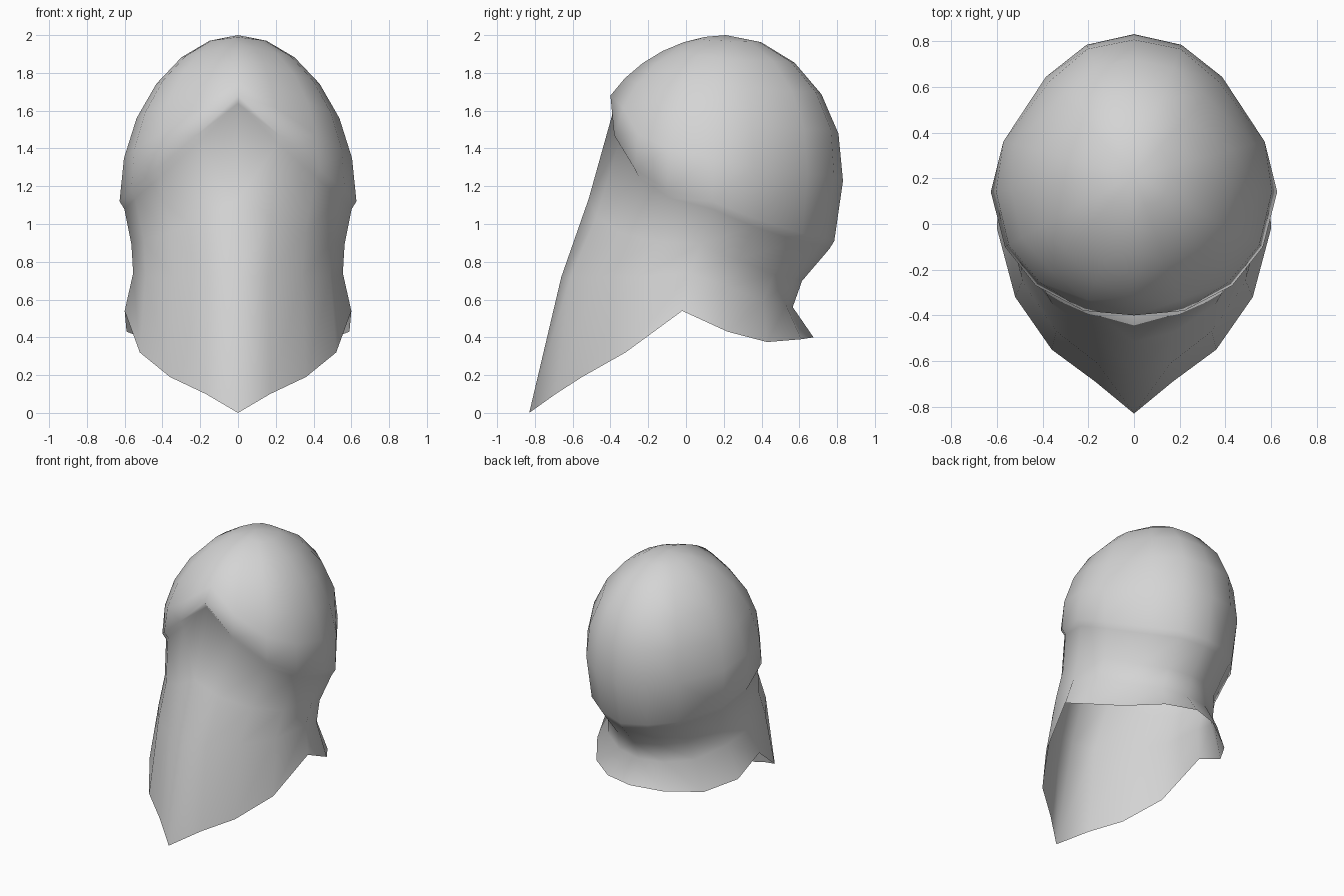
import bpy
import bmesh
from math import asin, cos, pi, sin
from mathutils import Vector

cube = bpy.data.objects.get("Cube")
if cube:
    bpy.data.objects.remove(cube, do_unlink=True)

APEX = Vector((0, 0.21, 2.0))
DOME_ROWS = 6

# Half outlines, running from the front ridge round the side to the back
hem = [(0, -.83, 0), (.17, -.69, .1), (.36, -.55, .19), (.52, -.32, .32), (.6, -.02, .54),
       (.59, .22, .43), (.45, .43, .375), (.23, .61, .39), (0, .675, .4)]
waist = [(0, -.66, .72), (.16, -.61, .72), (.34, -.47, .72), (.49, -.25, .72), (.555, .02, .74),
         (.505, .22, .67), (.365, .41, .59), (.19, .53, .57), (0, .565, .56)]
brow = [(0, -.4, 1.68), (.22, -.38, 1.47), (.43, -.27, 1.29), (.565, -.1, 1.18), (.627, .14, 1.12),
        (.565, .36, 1.03), (.36, .615, .95), (.19, .735, .93), (0, .785, .91)]


def make_material(name, value):
    mat = bpy.data.materials.new(name)
    mat.use_nodes = True
    colour = (value, value, value, 1)
    mat.diffuse_color = colour
    mat.node_tree.nodes["Principled BSDF"].inputs["Base Color"].default_value = colour
    return mat


def dome_column(rim, angle):
    """Points of one dome rib, from just above the rim to just below the apex."""
    bulge = 0.13 if angle < pi / 2 else 0.18
    middle = 1.12 + bulge * cos(angle) ** 2 + 0.11 * abs(sin(2 * angle))
    top = APEX.z - middle
    rise = rim.z - middle
    start = asin(rise / top) if rise > 0 else asin(rise)
    out = Vector((rim.x, rim.y - APEX.y, 0)) / cos(start)
    points = []
    for row in range(1, DOME_ROWS):
        t = row / DOME_ROWS
        phi = start + (pi / 2 - start) * t
        height = middle + sin(phi) * (top if phi > 0 else 1)
        reach = cos(phi) * (1 - 0.1 * t * t)
        points.append(Vector((APEX.x, APEX.y, height)) + out * reach)
    return points


def shell_column(index):
    """One full rib of the shell, from the hem to the crown."""
    low, mid, rim = (Vector(ring[index]) for ring in (hem, waist, brow))
    angle = pi * index / (len(hem) - 1)
    outward = Vector((rim.x, rim.y - APEX.y, 0)).normalized()
    tuck = rim - outward * 0.026 - Vector((0, 0, 0.042))
    hollow = 0.016 + 0.022 * sin(angle / 2) ** 4 + 0.015 * abs(sin(2 * angle)) - 0.01 * sin(angle)
    neck = mid.lerp(tuck, 0.45) - outward * hollow
    return [low, mid, neck, tuck, rim] + dome_column(rim, angle)


# Hood shell: half of it lofted rib by rib, then mirrored
bm = bmesh.new()
ribs = [[bm.verts.new(p) for p in shell_column(i)] for i in range(len(hem))]
crown = bm.verts.new(APEX)
for left, right in zip(ribs, ribs[1:]):
    for row in range(len(left) - 1):
        bm.faces.new((left[row], right[row], right[row + 1], left[row + 1]))
    bm.faces.new((left[-1], right[-1], crown))

mesh = bpy.data.meshes.new("hood_shell")
bm.to_mesh(mesh)
bm.free()
mesh.materials.append(make_material("light grey", 0.66))
mesh.shade_smooth()
hood = bpy.data.objects.new("hood_shell", mesh)
bpy.context.collection.objects.link(hood)
mirror = hood.modifiers.new("Mirror", 'MIRROR')
mirror.use_clip = True
mirror.merge_threshold = 0.001
